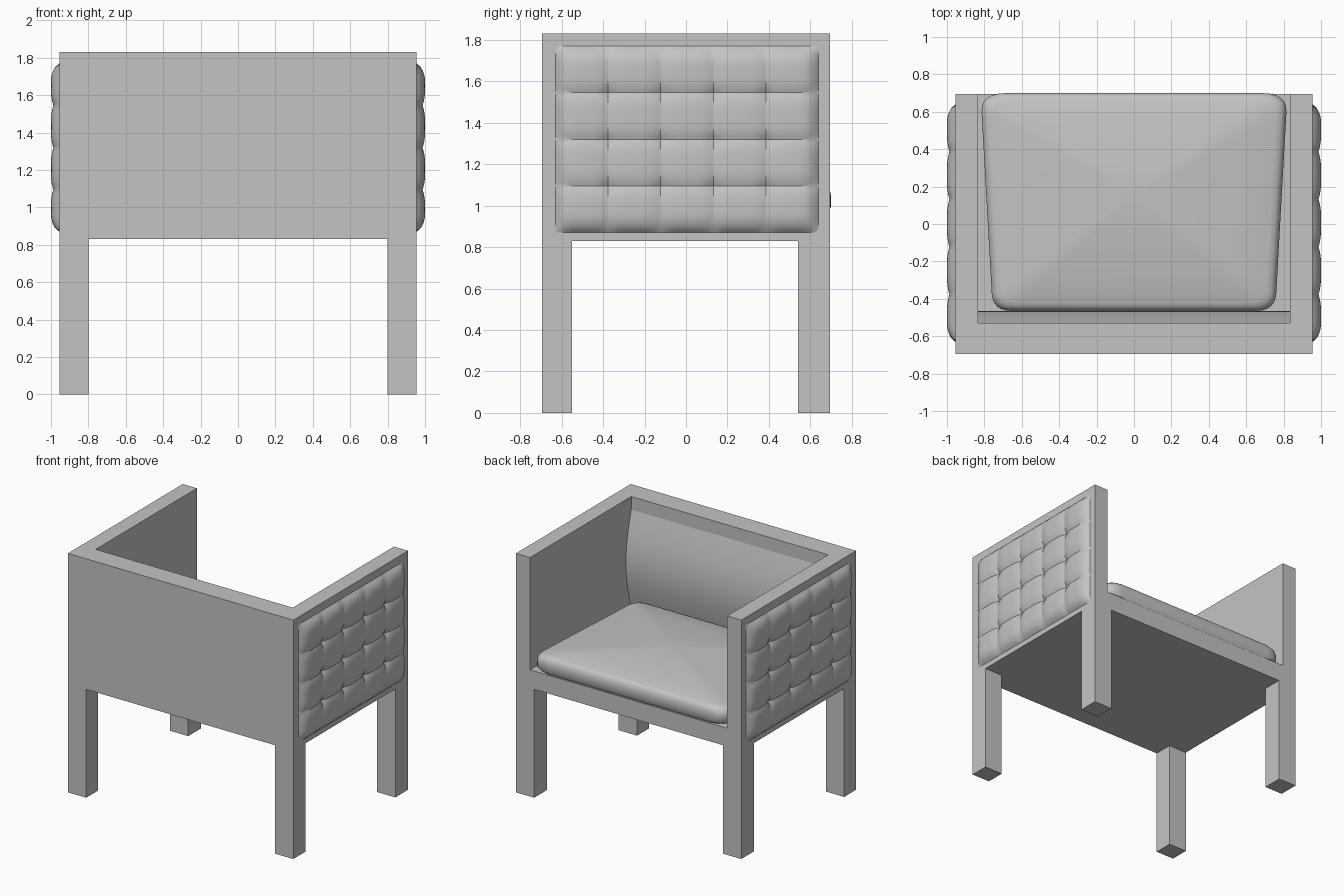
import bpy, bmesh, math
from mathutils import Vector

if "Cube" in bpy.data.objects:
    bpy.data.objects.remove(bpy.data.objects["Cube"], do_unlink=True)

grey = bpy.data.materials.new("plain grey")
grey.use_nodes = True
grey.diffuse_color = (0.55, 0.55, 0.55, 1)
grey.node_tree.nodes["Principled BSDF"].inputs["Base Color"].default_value = grey.diffuse_color


def finish(name, bm, smooth=None, fix_normals=True):
    if fix_normals:
        bmesh.ops.recalc_face_normals(bm, faces=bm.faces)
    mesh = bpy.data.meshes.new(name)
    bm.to_mesh(mesh)
    bm.free()
    mesh.materials.append(grey)
    obj = bpy.data.objects.new(name, mesh)
    bpy.context.collection.objects.link(obj)
    if smooth:
        bpy.ops.object.select_all(action='DESELECT')
        obj.select_set(True)
        bpy.context.view_layer.objects.active = obj
        bpy.ops.object.shade_smooth_by_angle(angle=math.radians(smooth))
    return obj


def box(name, low, high):
    bm = bmesh.new()
    bmesh.ops.create_cube(bm, size=1)
    for v in bm.verts:
        v.co = [l + (c + 0.5) * (h - l) for c, l, h in zip(v.co, low, high)]
    return finish(name, bm)


def loft(name, rings, smooth):
    """Skin a list of equal-length point loops and cap both ends."""
    bm = bmesh.new()
    loops = [[bm.verts.new(p) for p in ring] for ring in rings]
    n = len(loops[0])
    for a, b in zip(loops, loops[1:]):
        for i in range(n):
            j = (i + 1) % n
            bm.faces.new((a[i], a[j], b[j], b[i]))
    bm.faces.new(loops[0])
    bm.faces.new(loops[-1])
    return finish(name, bm, smooth)


# Frame: wall, arms, seat slab and legs
W, D, TOP, RAIL, SEAT = 0.955, 0.695, 1.83, 0.83, 0.97
ARM, WALL = 0.835, -0.53
box("back_wall", (-ARM, -D, RAIL), (ARM, WALL, TOP))
box("seat_slab", (-ARM, WALL, RAIL), (ARM, D, SEAT))
for side, label in ((1, "left"), (-1, "right")):
    xs = sorted((side * ARM, side * W))
    box(label + "_arm", (xs[0], -D, RAIL), (xs[1], D, TOP))
    xs = sorted((side * 0.8, side * W))
    box(label + "_front_leg", (xs[0], -D, 0), (xs[1], -0.55, RAIL))
    box(label + "_back_leg", (xs[0], 0.54, 0), (xs[1], D, RAIL))

# Curved backrest pad
steps = 20
arc = [(WALL + 0.065 * math.sin(math.pi * i / steps), SEAT + 0.76 * i / steps)
       for i in range(steps + 1)]
loft("backrest_pad", [[(x, y, z) for y, z in arc] for x in (-ARM, ARM)], 30)


# Tapered seat cushion with rounded corners and a low crown
def corner(a, ctrl, b, n=6):
    a, ctrl, b = Vector(a), Vector(ctrl), Vector(b)
    return [a.lerp(ctrl, i / n).lerp(ctrl.lerp(b, i / n), i / n) for i in range(n + 1)]


half = (corner((0.65, -0.465), (0.75, -0.465), (0.76, -0.38))
        + corner((0.815, 0.6), (0.82, 0.7), (0.68, 0.7)))
outline = half + [Vector((-p.x, p.y)) for p in reversed(half)]
centre = Vector((0, 0.15))
levels = [(0.97, SEAT), (1, 0.995), (1, 1.05), (0.988, 1.078), (0.965, 1.094),
          (0.93, 1.102), (0.7, 1.122), (0.45, 1.143), (0.2, 1.156), (0.05, 1.16)]
rings = []
for s, z in levels:
    rings.append([(*(centre + (p - centre) * s), z) for p in outline])
loft("seat_cushion", rings, 50)

# Tufted side panels: five by four pillows
COLS, ROWS, SUB = 5, 4, 12
Y0, Y1, Z0, Z1 = -0.63, 0.64, 0.87, 1.77


def puff(u, v):
    a = (1 - abs(math.sin(math.pi * u * COLS))) ** 2
    b = (1 - abs(math.sin(math.pi * v * ROWS))) ** 2
    edge = min(u, 1 - u) * (Y1 - Y0), min(v, 1 - v) * (Z1 - Z0)
    t = 1
    for e in edge:
        t *= math.sqrt(max(0, 1 - (1 - min(1, e / 0.1)) ** 2))
    return 0.045 * t * (1 - 0.3 * a - 0.3 * b - 0.2 * a * b)


for side, label in ((1, "left"), (-1, "right")):
    bm = bmesh.new()
    bmesh.ops.create_grid(bm, x_segments=COLS * SUB, y_segments=ROWS * SUB, size=0.5)
    for v in bm.verts:
        p, q = v.co.x + 0.5, v.co.y + 0.5
        v.co = (side * (W + puff(p, q)), Y0 + p * (Y1 - Y0), Z0 + q * (Z1 - Z0))
    bm.normal_update()
    if sum(f.normal.x for f in bm.faces) * side < 0:
        bmesh.ops.reverse_faces(bm, faces=bm.faces)
    finish(label + "_tufted_panel", bm, 30, fix_normals=False)
